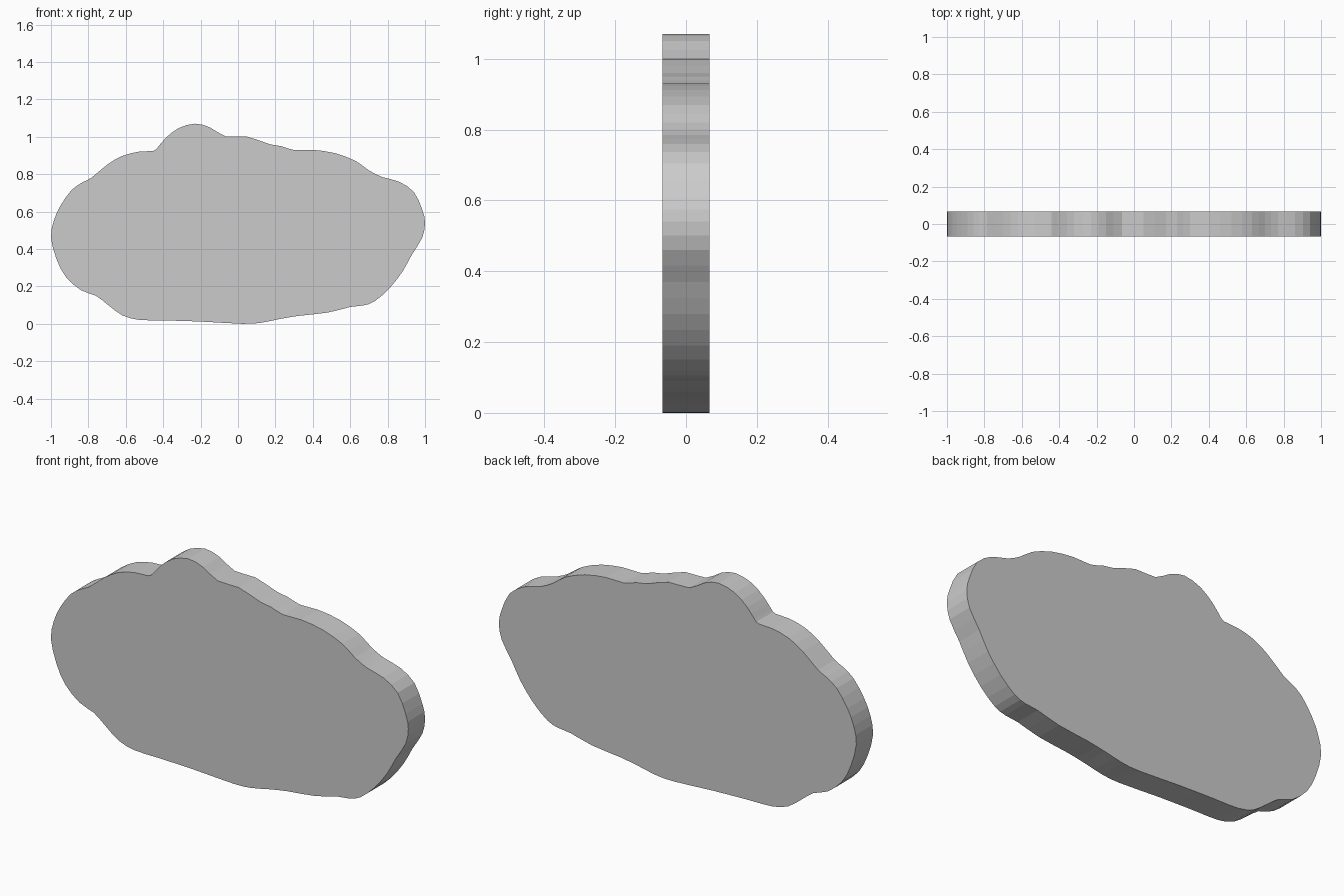
import bpy, bmesh
from mathutils import Vector

if "Cube" in bpy.data.objects:
    bpy.data.objects.remove(bpy.data.objects["Cube"])

HALF = 0.067   # half thickness
STEPS = 2      # facets per outline span

# Cloud outline in x, z, starting at the left and running over the top
OUTLINE = [
    (-1.0, .46), (-.985, .55), (-.95, .63), (-.89, .715), (-.83, .757), (-.785, .78),
    (-.7, .85), (-.62, .897), (-.53, .92), (-.455, .924), (-.43, .942), (-.39, .99),
    (-.32, 1.045), (-.23, 1.07), (-.15, 1.05), (-.065, 1.002), (.05, 1.0), (.17, .96),
    (.23, .95), (.3, .929), (.4, .93), (.52, .912), (.63, .87), (.7, .82), (.77, .785),
    (.86, .76), (.94, .705), (.985, .61), (1.0, .54), (.985, .46), (.93, .37),
    (.88, .28), (.81, .19), (.73, .12), (.67, .098), (.6, .09), (.48, .06), (.32, .042),
    (.22, .025), (.12, .005), (.02, .0), (-.2, .012), (-.4, .018), (-.53, .021),
    (-.62, .046), (-.7, .105), (-.76, .15), (-.84, .18), (-.92, .25), (-.97, .345)]


def smooth_loop(points, steps):
    """Closed Catmull-Rom curve through the points."""
    pts = [Vector(p) for p in points]
    n, result = len(pts), []
    for i in range(n):
        a, b, c, d = (pts[(i + k) % n] for k in (-1, 0, 1, 2))
        for s in range(steps):
            t = s / steps
            result.append(0.5 * (2 * b + (c - a) * t + (2 * a - 5 * b + 4 * c - d) * t ** 2
                                 + (3 * b - a - 3 * c + d) * t ** 3))
    return result


# Flat cloud panel: front face extruded to the back
bm = bmesh.new()
front = bm.faces.new([bm.verts.new((p.x, -HALF, max(p.y, 0)))
                      for p in smooth_loop(OUTLINE, STEPS)])
extruded = bmesh.ops.extrude_face_region(bm, geom=[front], use_keep_orig=True)
bmesh.ops.translate(bm, vec=(0, 2 * HALF, 0),
                    verts=[g for g in extruded["geom"] if isinstance(g, bmesh.types.BMVert)])
bmesh.ops.recalc_face_normals(bm, faces=bm.faces)
mesh = bpy.data.meshes.new("cloud_panel")
bm.to_mesh(mesh)
bm.free()
bpy.context.collection.objects.link(bpy.data.objects.new("cloud_panel", mesh))
